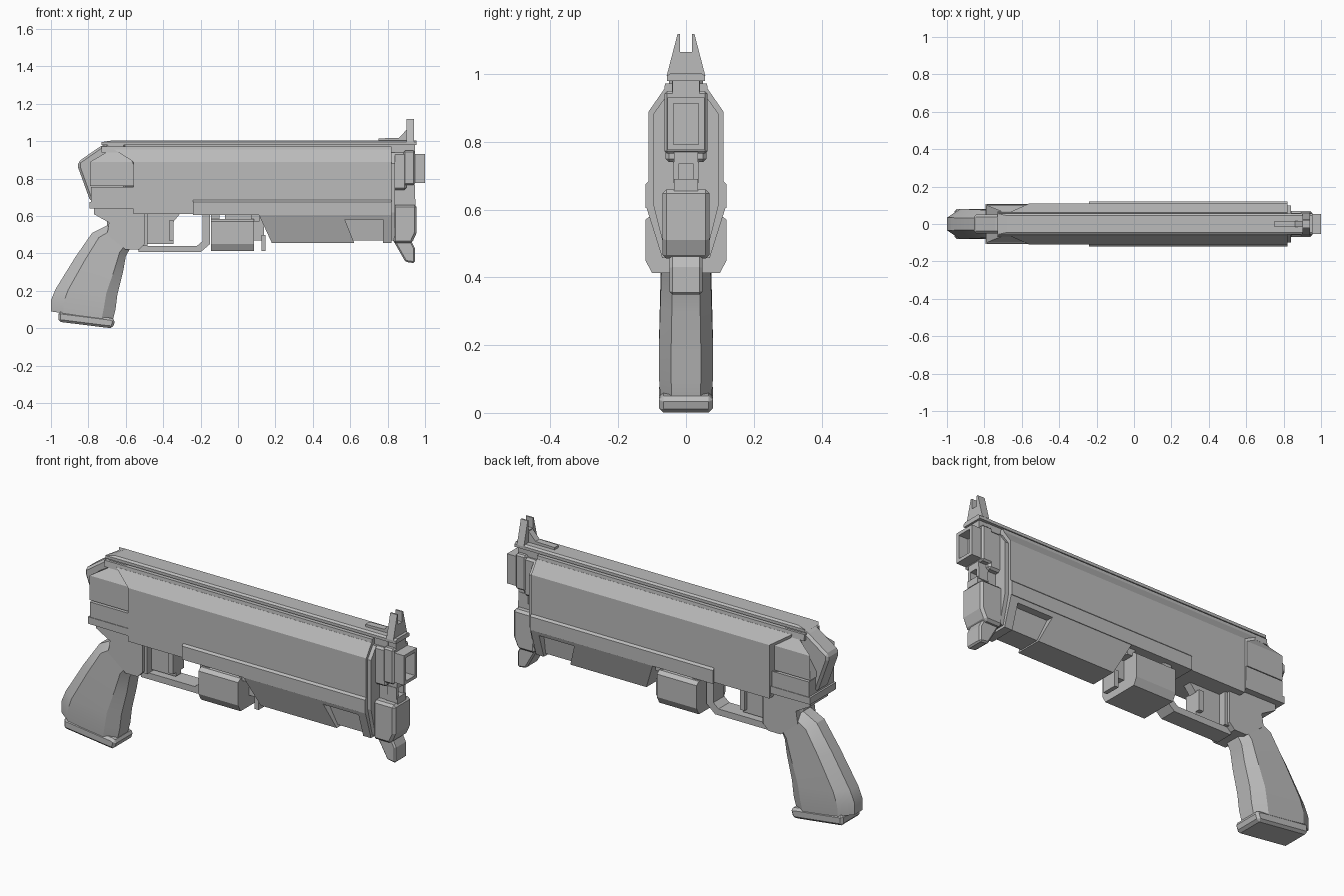
import bpy, bmesh

mat = bpy.data.materials.new("mid_grey")
mat.diffuse_color = (0.5, 0.5, 0.5, 1)


def finish(name, bm, bevel=0.0):
    bmesh.ops.recalc_face_normals(bm, faces=bm.faces)
    me = bpy.data.meshes.new(name)
    bm.to_mesh(me)
    bm.free()
    me.materials.append(mat)
    ob = bpy.data.objects.new(name, me)
    bpy.context.collection.objects.link(ob)
    if bevel:
        m = ob.modifiers.new("chamfer", 'BEVEL')
        m.width, m.segments = bevel, 1
        m.limit_method, m.angle_limit = 'ANGLE', 0.6
    return ob


def loft(name, rings, bevel=0.0):
    """Bridge rings of equal length and cap both ends."""
    bm = bmesh.new()
    vs = [[bm.verts.new(p) for p in r] for r in rings]
    n = len(vs[0])
    for a, b in zip(vs, vs[1:]):
        for i in range(n):
            j = (i + 1) % n
            bm.faces.new((a[i], a[j], b[j], b[i]))
    bm.faces.new(vs[0][::-1])
    bm.faces.new(vs[-1])
    return finish(name, bm, bevel)


def side(name, pts, half, bevel=0.0):
    """Side outline (x, z) extruded across the width."""
    return loft(name, [[(x, y, z) for x, z in pts] for y in (-half, half)], bevel)


def along(name, pts, x0, x1, bevel=0.0):
    """Mirrored half section (y, z) extruded lengthwise; ends may depend on z."""
    sec = pts + [(-y, z) for y, z in reversed(pts)]
    f = [e if callable(e) else (lambda z, e=e: e) for e in (x0, x1)]
    return loft(name, [[(e(z), y, z) for y, z in sec] for e in f], bevel)


def box(name, x0, x1, half, z0, z1, bevel=0.0):
    return side(name, [(x0, z0), (x1, z0), (x1, z1), (x0, z1)], half, bevel)


# Main housing, lower band and front end plate
along("main_housing", [(0.065, 0.955), (0.11, 0.89), (0.11, 0.61)],
      lambda z: -0.66 if z > 0.9 else -0.56, 0.82)
along("lower_band", [(0.11, 0.685), (0.12, 0.675), (0.12, 0.605)],
      lambda z: -0.24, 0.82)
along("front_plate", [(0.055, 0.94), (0.098, 0.88), (0.098, 0.62), (0.06, 0.47)],
      0.81, 0.84)

# Fore grip with a recessed pocket near the front
grip_sec = [(0.118, 0.61), (0.07, 0.457)]
along("fore_grip", grip_sec, lambda z: 0.11 + (0.61 - z) * 0.46,
      lambda z: 0.56 + (0.61 - z) * 0.4)
along("fore_grip_core", [(0.075, 0.61), (0.055, 0.468)], 0.5, 0.8)
along("fore_grip_front", grip_sec, 0.775, 0.82)
along("pocket_lintel", [(0.118, 0.61), (0.109, 0.582)], 0.55, 0.79)

# Rear receiver blocks and sloped back cap
along("rear_block_upper", [(0.055, 0.955), (0.1, 0.89), (0.1, 0.762)],
      lambda z: -0.79 if z < 0.9 else -0.68, -0.55)
box("rear_block_middle", -0.785, -0.55, 0.105, 0.675, 0.755)
side("receiver_lip", [(-0.795, 0.64), (-0.3, 0.635), (-0.23, 0.608), (-0.2, 0.608),
                      (-0.2, 0.676), (-0.795, 0.676)], 0.108)
side("back_cap", [(-0.68, 1.0), (-0.74, 0.97), (-0.855, 0.89), (-0.855, 0.86),
                  (-0.79, 0.68), (-0.6, 0.68), (-0.6, 1.0)], 0.05, 0.012)

# Top rail in stepped tiers
along("rail_base", [(0.062, 0.972), (0.066, 0.94)], -0.73, 0.82)
along("rail_neck", [(0.042, 0.985), (0.042, 0.94)], -0.72, 0.9)
along("rail_top", [(0.045, 1.003), (0.056, 0.995), (0.056, 0.98)],
      lambda z: -0.68 if z > 1 else -0.73, 0.955)

# Frame below the receiver
side("lower_frame", [(-0.77, 0.645), (-0.77, 0.61), (-0.69, 0.565), (-0.7, 0.5),
                     (-0.6, 0.42), (-0.53, 0.42), (-0.5, 0.45), (-0.5, 0.645)], 0.075)

# Pistol grip lofted between rear and front edges
edges = [(-0.70, 0.60, -0.56, 0.58, 0.068), (-0.70, 0.55, -0.575, 0.43, 0.07),
         (-0.78, 0.51, -0.60, 0.385, 0.073), (-0.87, 0.38, -0.615, 0.30, 0.076),
         (-0.975, 0.21, -0.645, 0.18, 0.08), (-1.0, 0.15, -0.655, 0.10, 0.08),
         (-1.0, 0.09, -0.67, 0.04, 0.076)]
rings = []
for xa, za, xb, zb, w in edges:
    half = [(0, 0.42), (0.2, 1), (0.82, 1), (1, 0.55)]
    loop = half + [(t, -k) for t, k in reversed(half)]
    rings.append([(xa + (xb - xa) * t, k * w, za + (zb - za) * t) for t, k in loop])
grip = loft("pistol_grip", rings)
bpy.context.view_layer.objects.active = grip
grip.select_set(True)
bpy.ops.object.shade_smooth_by_angle(angle=0.45)
side("grip_base", [(-0.96, 0.09), (-0.96, 0.035), (-0.71, 0.004), (-0.67, 0.0),
                   (-0.655, 0.045), (-0.68, 0.055)], 0.079, 0.012)

# Trigger guard and trigger panel
side("trigger_guard", [(-0.54, 0.44), (-0.53, 0.407), (-0.2, 0.407), (-0.15, 0.45),
                       (-0.15, 0.62), (-0.19, 0.62), (-0.19, 0.465), (-0.22, 0.44)], 0.045)
side("trigger", [(-0.51, 0.45), (-0.345, 0.45), (-0.345, 0.57), (-0.31, 0.612),
                 (-0.31, 0.64), (-0.51, 0.64)], 0.022)
box("trigger_front", -0.37, -0.345, 0.045, 0.47, 0.575)
box("trigger_rear_post", -0.52, -0.485, 0.06, 0.44, 0.64)

# Box slung below the housing, with neck and catch
along("lower_box", [(0.1, 0.585), (0.12, 0.57), (0.12, 0.45), (0.1, 0.413)], -0.145, 0.085)
box("box_neck", -0.07, 0.08, 0.07, 0.57, 0.62)
for x in (-0.145, 0.07):
    box("box_shoulder", x, x + 0.045, 0.09, 0.57, 0.615)
box("catch_arm", 0.08, 0.14, 0.03, 0.47, 0.62)
box("catch_tab", 0.125, 0.147, 0.04, 0.413, 0.5)

# Square muzzle tube with a recessed opening
bm = bmesh.new()
bmesh.ops.create_cube(bm, size=1)
for v in bm.verts:
    v.co = (0.94 + v.co.x * 0.12, v.co.y * 0.108, 0.853 + v.co.z * 0.155)
bm.faces.ensure_lookup_table()
front = max(bm.faces, key=lambda f: f.calc_center_median().x)
bmesh.ops.inset_region(bm, faces=[front], thickness=0.024)
inner = bmesh.ops.extrude_face_region(bm, geom=[front])["geom"]
bmesh.ops.delete(bm, geom=[front], context='FACES_ONLY')
for v in inner:
    if isinstance(v, bmesh.types.BMVert):
        v.co.x -= 0.08
finish("muzzle_tube", bm)
box("muzzle_collar", 0.83, 0.9, 0.06, 0.74, 0.94, 0.01)
box("muzzle_band", 0.885, 0.945, 0.064, 0.765, 0.95, 0.008)

# Linkage between the muzzle and the lower nose block
box("link_core", 0.83, 0.9, 0.03, 0.64, 0.8)
box("link_bar", 0.885, 0.945, 0.035, 0.735, 0.77)
box("link_foot", 0.885, 0.95, 0.035, 0.655, 0.69)
for y in (-0.03, 0.03):
    box("link_post", 0.89, 0.945, 0.008, 0.68, 0.74).location.y = y

# Lower nose block and its foot
side("nose_block", [(0.83, 0.66), (0.955, 0.66), (0.955, 0.51), (0.93, 0.455),
                    (0.83, 0.455)], 0.07, 0.012)
side("nose_foot", [(0.835, 0.46), (0.895, 0.355), (0.945, 0.348), (0.945, 0.43),
                   (0.92, 0.48), (0.835, 0.48)], 0.048, 0.008)

# Front sight with ramp and two prongs
box("sight_neck", 0.88, 0.945, 0.04, 0.93, 1.0)
side("sight_ramp", [(0.75, 1.0), (0.75, 1.015), (0.86, 1.018), (0.905, 1.065),
                    (0.915, 1.0)], 0.017)
for s in (-1, 1):
    sec = [(0.0, 0.995), (0.057, 0.995), (0.025, 1.118), (0.017, 1.118),
           (0.017, 1.065), (0.0, 1.065)]
    loft("sight_prong", [[(x, s * y, z) for y, z in sec] for x in (0.9, 0.94)])
